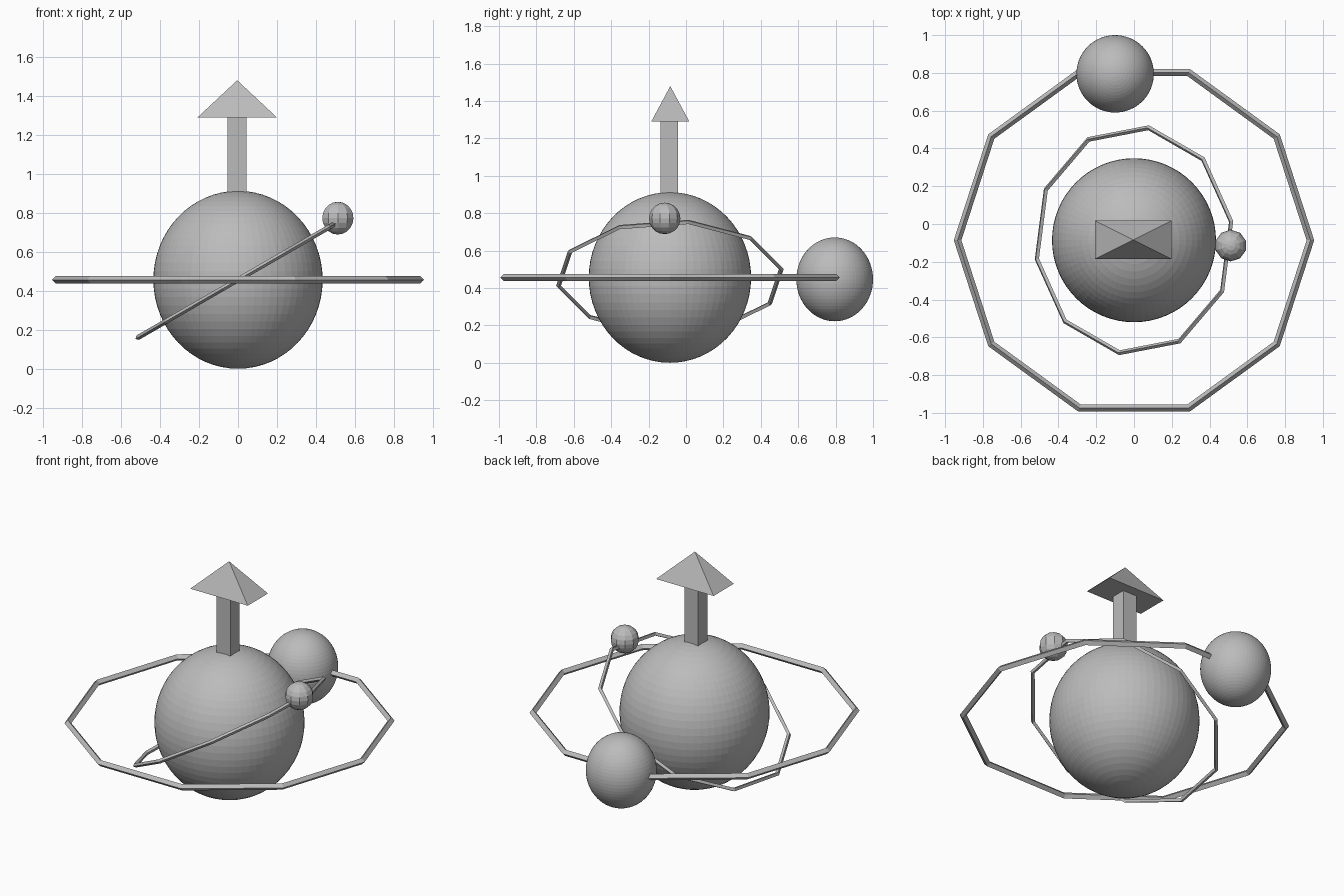
import bpy
from math import radians
from mathutils import Matrix, Vector

old = bpy.data.objects.get("Cube")
if old:
    bpy.data.objects.remove(old, do_unlink=True)

# Single grey material
GREY = (0.5, 0.5, 0.5, 1)
grey = bpy.data.materials.new("plain_grey")
grey.use_nodes = True
grey.diffuse_color = GREY
grey.node_tree.nodes["Principled BSDF"].inputs["Base Color"].default_value = GREY

CENTRE = Vector((0, -0.086, 0.456))


def finish(name):
    ob = bpy.context.object
    ob.name = name
    ob.data.name = name
    ob.data.materials.append(grey)
    return ob


def ball(name, loc, radius, height, segments, rings):
    bpy.ops.mesh.primitive_uv_sphere_add(
        segments=segments, ring_count=rings, radius=1, location=loc)
    ob = finish(name)
    ob.data.transform(Matrix.Diagonal((radius, radius, height, 1)))
    return ob


def orbit(name, major, minor, tilt=0, spin=0):
    # ten-sided hoop with a diamond cross-section
    bpy.ops.mesh.primitive_torus_add(
        major_segments=10, minor_segments=4, major_radius=major,
        minor_radius=minor, location=CENTRE)
    ob = finish(name)
    ob.data.transform(Matrix.Rotation(tilt, 4, "Y") @ Matrix.Rotation(spin, 4, "Z"))
    return ob


# Planet and its two moons
ball("planet", CENTRE, 0.434, 0.456, 64, 32)
ball("large_moon", (-0.1, 0.795, 0.446), 0.205, 0.224, 64, 32)
ball("small_moon", (0.512, -0.114, 0.772), 0.084, 0.084, 10, 10)

# Orbit hoops
orbit("outer_orbit", 0.934, 0.02)
orbit("inner_orbit", 0.602, 0.013, radians(-30), radians(9.5))

# Arrow on the pole: square shaft
bpy.ops.mesh.primitive_cube_add(size=1, location=(-0.006, -0.09, 1.09))
finish("arrow_shaft").data.transform(Matrix.Diagonal((0.098, 0.092, 0.4, 1)))

# Arrow head: wide four-sided pyramid
bpy.ops.mesh.primitive_cone_add(
    vertices=4, radius1=0.5 ** 0.5, radius2=0, depth=1,
    location=(-0.004, -0.084, 1.384))
head = finish("arrow_head")
head.data.transform(Matrix.Diagonal((0.406, 0.204, 0.19, 1))
                    @ Matrix.Rotation(radians(45), 4, "Z"))
